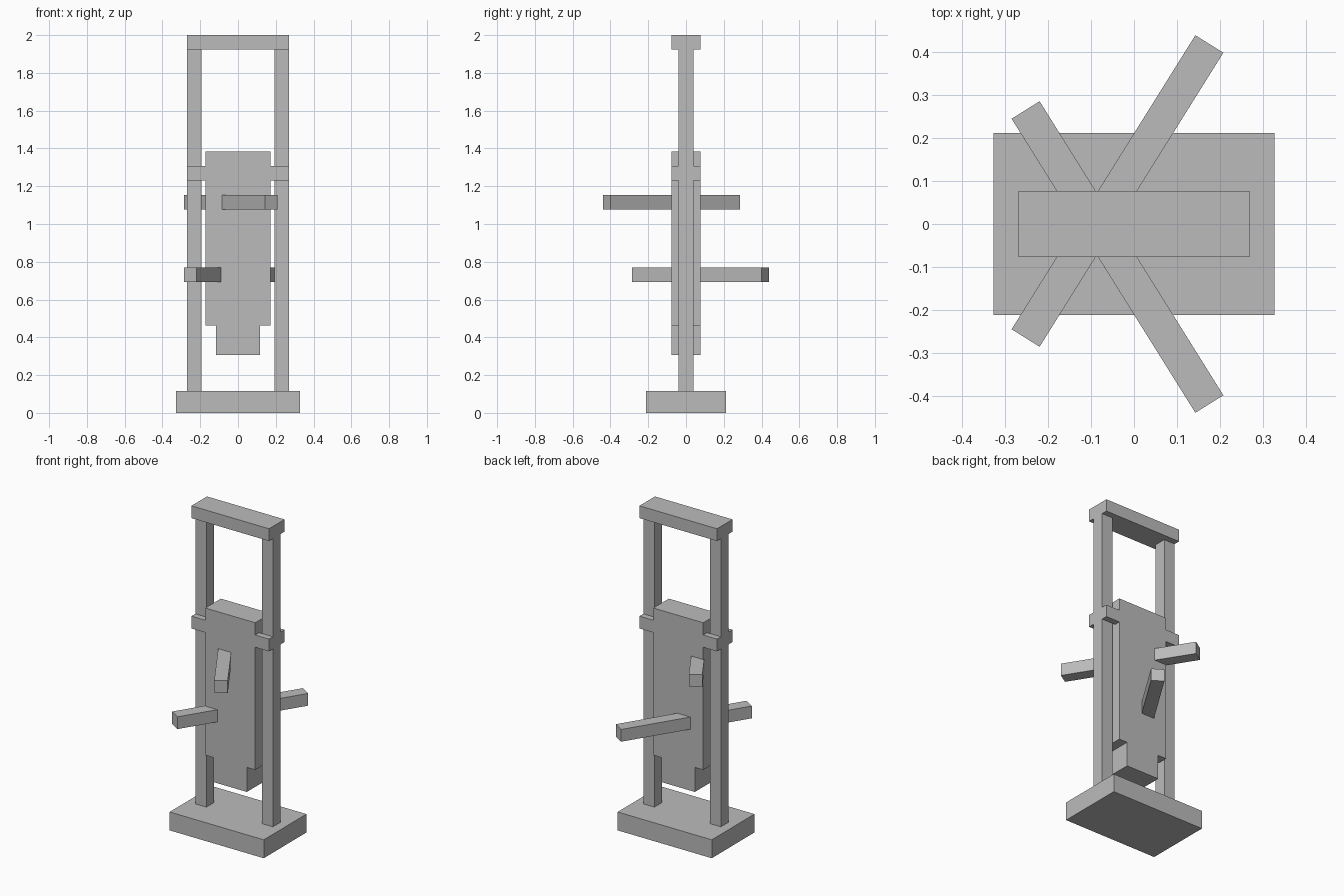
import bpy
import bmesh
from math import radians
from mathutils import Matrix, Vector

U = 2 / 52  # one modelling unit; the whole stand is 52 units tall

cube = bpy.data.objects.get("Cube")
if cube:
    bpy.data.objects.remove(cube, do_unlink=True)

grey = bpy.data.materials.new("plain grey")
grey.use_nodes = True
color = (0.5, 0.5, 0.5, 1)
grey.diffuse_color = color
grey.node_tree.nodes["Principled BSDF"].inputs["Base Color"].default_value = color


def add_object(name, bm):
    bmesh.ops.recalc_face_normals(bm, faces=bm.faces)
    mesh = bpy.data.meshes.new(name)
    bm.to_mesh(mesh)
    bm.free()
    mesh.materials.append(grey)
    obj = bpy.data.objects.new(name, mesh)
    bpy.context.collection.objects.link(obj)
    return obj


def box(name, size, center, turn=0):
    """Box with size and centre in units, turned about z in degrees."""
    bm = bmesh.new()
    matrix = (Matrix.Translation(Vector(center) * U)
              @ Matrix.Rotation(radians(turn), 4, "Z")
              @ Matrix.Diagonal((*(Vector(size) * U), 1)))
    bmesh.ops.create_cube(bm, size=1, matrix=matrix)
    return add_object(name, bm)


def slab(name, half_outline, depth):
    """Extrude a left-right symmetric outline through the depth."""
    outline = half_outline + [(-x, z) for x, z in reversed(half_outline)]
    bm = bmesh.new()
    face = bm.faces.new([bm.verts.new((x * U, -depth / 2 * U, z * U)) for x, z in outline])
    side = bmesh.ops.extrude_face_region(bm, geom=[face])
    moved = [v for v in side["geom"] if isinstance(v, bmesh.types.BMVert)]
    bmesh.ops.translate(bm, verts=moved, vec=(0, depth * U, 0))
    return add_object(name, bm)


# Frame
box("base", (17, 11, 3), (0, 0, 1.5))
box("top_beam", (14, 4, 2), (0, 0, 51))

# Hanging block with a narrower foot
slab("ram_block", [(3, 8), (3, 12), (4.5, 12), (4.5, 36)], 4)

for side, s in (("left", 1), ("right", -1)):
    box(side + "_post", (2, 2, 47), (s * 6, 0, 26.5))
    # Guide prongs gripping the post from front and back
    for end, e in (("front", -1), ("back", 1)):
        box(f"{side}_{end}_guide", (2.5, 1, 2), (s * 5.75, e * 1.5, 33))

# Slanted handles passing through the block
box("upper_handle", (21, 2, 2), (-1, -2, 29), -58)
box("lower_handle", (21, 2, 2), (-1, 2, 19), 58)
